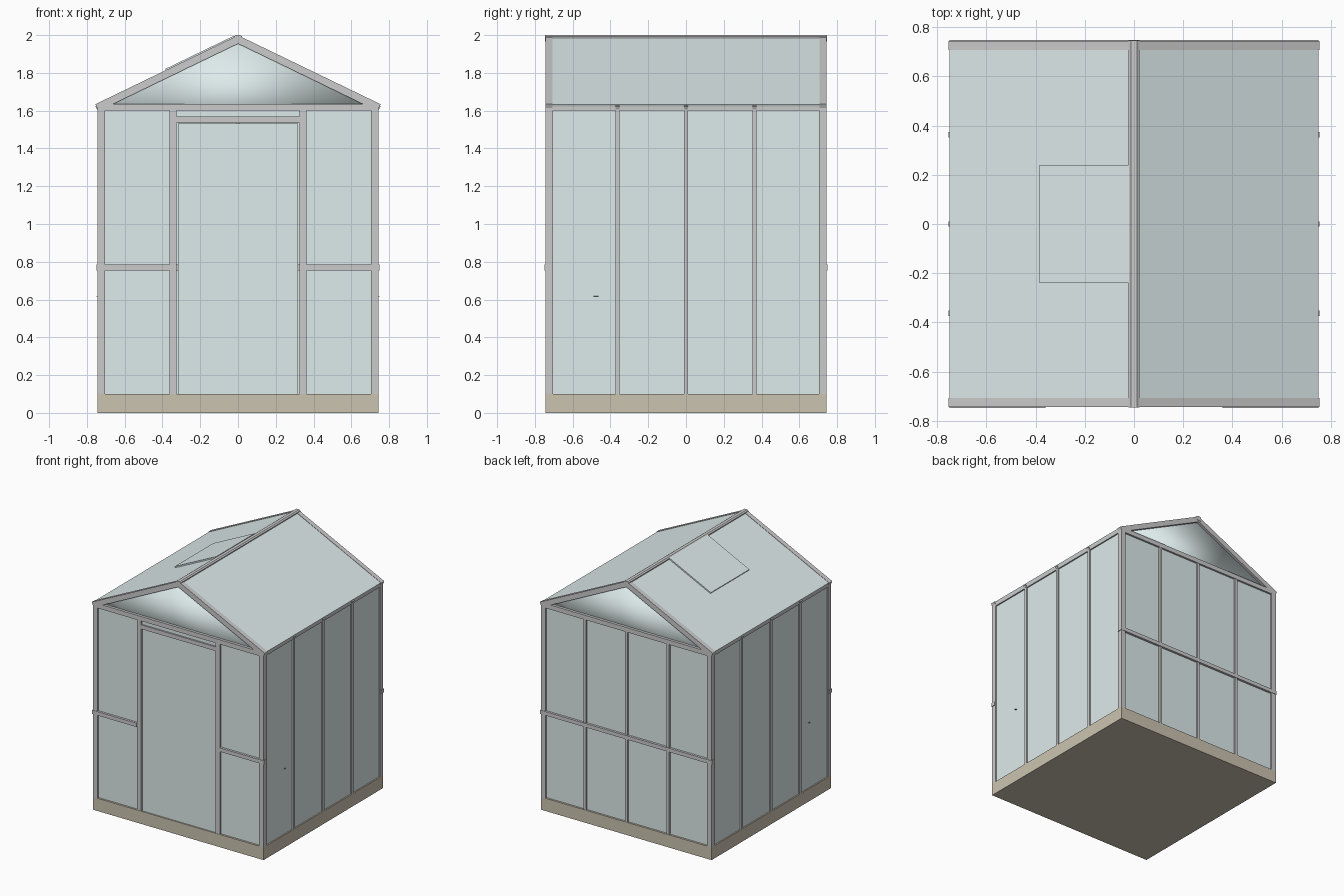
import bpy, bmesh, math, random
from mathutils import Vector, Matrix

if "Cube" in bpy.data.objects:
    bpy.data.objects.remove(bpy.data.objects["Cube"])

random.seed(3)


def mat(name, r, g, b):
    m = bpy.data.materials.new(name)
    m.diffuse_color = (r, g, b, 1)
    m.use_nodes = True
    m.node_tree.nodes["Principled BSDF"].inputs["Base Color"].default_value = m.diffuse_color
    return m


FRAME = mat("frame_grey", 0.62, 0.60, 0.60)
GLASS = mat("pale_glass", 0.73, 0.83, 0.83)
STONE = mat("base_stone", 0.60, 0.55, 0.44)
WOOD = mat("bench_wood", 0.35, 0.22, 0.12)
CLAY = mat("terracotta", 0.72, 0.27, 0.10)
LEAF = mat("leaf_green", 0.16, 0.27, 0.08)


def finish(name, bm, material, smooth=False):
    bmesh.ops.recalc_face_normals(bm, faces=bm.faces)
    me = bpy.data.meshes.new(name)
    bm.to_mesh(me)
    bm.free()
    me.materials.append(material)
    for p in me.polygons:
        p.use_smooth = smooth
    ob = bpy.data.objects.new(name, me)
    bpy.context.collection.objects.link(ob)
    return ob


def box(name, x0, x1, y0, y1, z0, z1, material=FRAME):
    bm = bmesh.new()
    c = Vector(((x0 + x1) / 2, (y0 + y1) / 2, (z0 + z1) / 2))
    s = Matrix.Diagonal((abs(x1 - x0), abs(y1 - y0), abs(z1 - z0), 1))
    bmesh.ops.create_cube(bm, size=1, matrix=Matrix.Translation(c) @ s)
    return finish(name, bm, material)


def prism(name, pts, y0, y1, material=FRAME, smooth=False):
    """Extrude an x-z outline along y."""
    bm = bmesh.new()
    a = [bm.verts.new((x, y0, z)) for x, z in pts]
    b = [bm.verts.new((x, y1, z)) for x, z in pts]
    bm.faces.new(a)
    bm.faces.new(b[::-1])
    n = len(pts)
    for i in range(n):
        j = (i + 1) % n
        bm.faces.new((a[i], a[j], b[j], b[i]))
    return finish(name, bm, material, smooth)


def roof_slab(name, side, x0, x1, top, thick, y0, y1, material):
    """Strip following the roof pitch; top is the height above the roof line."""
    z = lambda x: 1.998 - 0.4834 * x + top
    prism(name, [(side * x0, z(x0)), (side * x1, z(x1)),
                 (side * (x1 - thick * 0.43), z(x1) - thick * 0.9),
                 (side * x0, z(x0) - thick * 1.11)], y0, y1, material)


W, I, B, E = 0.745, 0.705, 0.10, 1.60   # outer face, inner edge, base top, eaves

# plinth
box("base", -W, W, -W, W, 0, B, STONE)

# corner posts and eave rails
for sx in (-1, 1):
    for sy in (-1, 1):
        box("corner_post", sx * I, sx * W, sy * I, sy * W, B, E)
    box("side_eave_rail", sx * I, sx * W, -W, W, E, 1.63)
for sy in (-1, 1):
    box("gable_tie_rail", -W, W, sy * I, sy * W, E, 1.636)

# side walls: glass and slim glazing bars
for sx in (-1, 1):
    box("side_glass", sx * 0.725, sx * 0.735, -I, I, B, E, GLASS)
    for y in (-0.363, 0, 0.363):
        box("side_glazing_bar", sx * 0.715, sx * 0.745, y - 0.011, y + 0.011, B, E)

# back wall: glass, bars and middle rail
box("back_glass", -I, I, 0.72, 0.73, B, E, GLASS)
for x in (-0.363, 0, 0.363):
    box("back_glazing_bar", x - 0.011, x + 0.011, 0.71, 0.743, B, E)
box("back_middle_rail", -0.75, 0.75, 0.71, 0.748, 0.755, 0.785)

# front wall: side lights, door posts, header, transom and door
for sx in (-1, 1):
    box("front_glass", sx * 0.355, sx * I, -0.73, -0.72, B, E, GLASS)
    box("door_post", sx * 0.325, sx * 0.362, -0.743, -0.705, B, E)
    box("front_middle_rail", sx * 0.36, sx * 0.75, -0.748, -0.71, 0.755, 0.785)
box("door_header", -0.325, 0.325, -0.743, -0.705, 1.536, 1.568)
box("transom_glass", -0.325, 0.325, -0.73, -0.72, 1.568, E, GLASS)
box("door_glass", -0.317, 0.317, -0.735, -0.72, B, 1.533, GLASS)

# gables: softly shaded triangular panes between rafters
for sy in (-1, 1):
    prism("gable_glass", [(-0.68, 1.628), (0.68, 1.628), (0, 1.96)],
          sy * 0.712, sy * 0.724, GLASS, smooth=True)

# roof: glass, rafters, bar ends under the eaves, ridge
for sx in (-1, 1):
    roof_slab("roof_glass", sx, 0, 0.75, -0.002, 0.012, -0.743, 0.743, GLASS)
    for sy in (-1, 1):
        roof_slab("end_rafter", sx, 0, 0.755, 0.001, 0.04, sy * 0.708, sy * W, FRAME)
    for y in (-0.363, 0, 0.363):
        roof_slab("roof_glazing_bar", sx, 0, 0.755, -0.01, 0.02, y - 0.011, y + 0.011, FRAME)
prism("ridge_cap", [(-0.022, 1.965), (0.022, 1.965), (0.022, 1.993), (0.012, 2.0),
                    (-0.012, 2.0), (-0.022, 1.993)], -0.747, 0.747)

# opening roof light on the left slope
roof_slab("roof_vent", -1, 0.02, 0.385, 0.009, 0.012, -0.24, 0.24, GLASS)


# interior: benches with potted plants
def leaf(bm, base, tip, width):
    d = tip - base
    side = d.cross(Vector((0, 0, 1))).normalized() * width
    mid = base + d * 0.55 + Vector((0, 0, 0.015))
    v = [bm.verts.new(p) for p in (base, mid + side, tip, mid - side)]
    bm.faces.new(v)


def plant(x, y, z):
    bm = bmesh.new()
    bmesh.ops.create_cone(bm, cap_ends=True, segments=16, radius1=0.065, radius2=0.095,
                          depth=0.16, matrix=Matrix.Translation((x, y, z + 0.08)))
    finish("plant_pot", bm, CLAY)
    bm = bmesh.new()
    root = Vector((x, y, z + 0.15))
    for i in range(9):
        a = i * math.tau / 9
        r = random.uniform(0.06, 0.15)
        leaf(bm, root, root + Vector((r * math.cos(a), r * math.sin(a),
                                      random.uniform(0.12, 0.24))), 0.03)
    finish("plant_leaves", bm, LEAF)


for sx in (-1, 1):
    for i in range(4):
        x = sx * (0.37 + i * 0.09)
        box("bench_slat", x - 0.038, x + 0.038, -0.62, 0.62, 0.40, 0.425, WOOD)
    for x in (0.36, 0.64):
        for y in (-0.58, 0.58):
            box("bench_leg", sx * x - 0.02, sx * x + 0.02, y - 0.02, y + 0.02, B, 0.40, WOOD)
    for y in (-0.46, -0.15, 0.15, 0.46):
        plant(sx * 0.5, y, 0.425)
    # leaf tip that touches through the side glass
    bm = bmesh.new()
    leaf(bm, Vector((sx * 0.55, -0.45, 0.58)), Vector((sx * 0.752, -0.48, 0.618)), 0.07)
    finish("outer_leaf", bm, LEAF)
